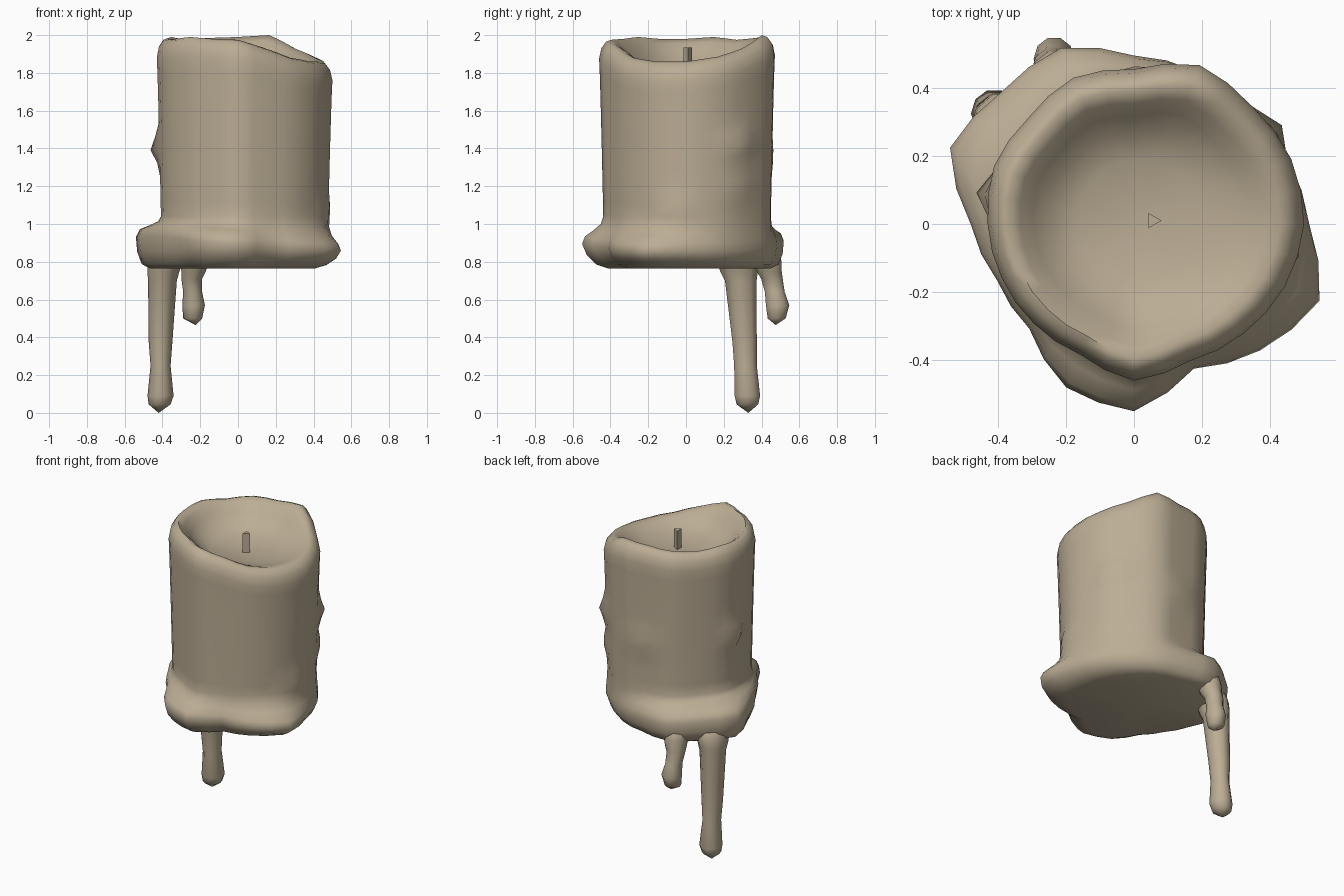
import bpy, bmesh, math

if "Cube" in bpy.data.objects:
    bpy.data.objects.remove(bpy.data.objects["Cube"])

wax = bpy.data.materials.new("tan wax")
wax.diffuse_color = (0.50, 0.42, 0.30, 1)
wax.use_nodes = True
wax.node_tree.nodes["Principled BSDF"].inputs["Base Color"].default_value = wax.diffuse_color

# outlines sampled every 22.5 degrees, counter-clockwise from +x
BODY = [.50, .50, .49, .505, .455, .465, .44, .445, .43, .42, .415, .415, .46, .435, .455, .48]
BASE = [.515, .49, .475, .485, .495, .56, .55, .585, .48, .435, .435, .52, .55, .46, .525, .59]
RIM = [1.86, 1.885, 1.93, 2.0, 1.99, 1.985, 1.975, 1.99, 1.98, 1.98, 1.99, 1.98, 1.975, 1.93, 1.88, 1.86]
# small frozen drops on the wall: angle, height, size
BUMPS = [(168, 1.40, .05), (88, 1.36, .03), (37, 1.42, .05), (37, 1.2, .025), (352, 1.07, .035)]
N = 32


def sample(tab, a):
    t = (a / (2 * math.pi) * 16) % 16
    i = int(t)
    f = t - i
    return tab[i] * (1 - f) + tab[(i + 1) % 16] * f


def loft(name, rings, start, end, angle):
    """Skin closed rings and cap both ends with a fan."""
    bm = bmesh.new()
    vs = [[bm.verts.new(p) for p in r] for r in rings]
    n = len(rings[0])
    for a, b in zip(vs, vs[1:]):
        for i in range(n):
            j = (i + 1) % n
            bm.faces.new((a[i], a[j], b[j], b[i]))
    for ring, tip in ((vs[0], start), (vs[-1], end)):
        c = bm.verts.new(tip)
        for i in range(n):
            bm.faces.new((ring[i], ring[(i + 1) % n], c))
    bmesh.ops.recalc_face_normals(bm, faces=bm.faces)
    me = bpy.data.meshes.new(name)
    bm.to_mesh(me)
    bm.free()
    me.materials.append(wax)
    ob = bpy.data.objects.new(name, me)
    bpy.context.collection.objects.link(ob)
    bpy.ops.object.select_all(action='DESELECT')
    ob.select_set(True)
    bpy.context.view_layer.objects.active = ob
    bpy.ops.object.shade_smooth_by_angle(angle=math.radians(angle))
    return ob


# candle: flared foot, wall, melted rim and bowl in one skin
def candle_ring(fn):
    ring = []
    for k in range(N):
        a = 2 * math.pi * k / N
        r, z = fn(a, sample(BODY, a), sample(BASE, a), sample(RIM, a))
        ring.append((r * math.cos(a), r * math.sin(a), z))
    return ring


def foot(mix, scale, z, tilt, lean=0):
    def fn(a, b, f, t):
        s = scale + lean * math.cos(a - math.radians(130))
        inner = b - .022
        return (inner + (f - inner) * mix) * s, z - tilt * math.cos(a)
    return fn


def wall(f):
    def fn(a, b, base, t):
        z = 1.04 + (t - .10 - 1.04) * f
        r = b - .022 * (1 - f) ** .8
        for deg, h, s in BUMPS:
            d = (a - math.radians(deg) + math.pi) % (2 * math.pi) - math.pi
            r += s * math.exp(-(d / .12) ** 2 - ((z - h) / .07) ** 2)
        return r, z
    return fn


def rim(scale, drop):
    return lambda a, b, f, t: (b * scale, t - drop)


def bowl(r, z, follow):
    return lambda a, b, f, t: (b * r, z + (t - 1.86) * follow)


profile = [foot(1, .80, .764, 0, .07), foot(1, .90, .785, .003, .05), foot(1, .97, .835, .02, .02),
           foot(1, 1, .895, .04), foot(.86, 1, .935, .04), foot(.45, 1, .968, .03),
           foot(.12, 1, 1.0, .015)]
profile += [wall(i / 12) for i in range(13)]
profile += [rim(.975, .045), rim(.92, .01), rim(.86, 0), bowl(.78, 1.852, .85),
            bowl(.69, 1.84, .6), bowl(.58, 1.827, .3), bowl(.4, 1.815, .08)]
loft("candle_body", [candle_ring(f) for f in profile], (0, 0, .768), (.03, 0, 1.81), 60)


# hanging wax drips: sections of x, y, z, half width x, half width y
def drip(name, secs, tip):
    rings = [[(x + rx * math.cos(i * math.pi / 5), y + ry * math.sin(i * math.pi / 5), z)
              for i in range(10)] for x, y, z, rx, ry in secs]
    loft(name, rings, (secs[0][0], secs[0][1], secs[0][2] + .02), tip, 70)


drip("long_drip", [(-.36, .26, .88, .09, .10), (-.385, .275, .80, .092, .112), (-.395, .28, .75, .085, .105),
                   (-.40, .29, .70, .076, .088), (-.41, .31, .38, .063, .068), (-.41, .315, .25, .053, .063),
                   (-.41, .325, .09, .069, .071), (-.415, .325, .045, .058, .06)], (-.42, .33, 0))
drip("short_drip", [(-.22, .40, .89, .08, .08), (-.23, .43, .80, .075, .08), (-.235, .44, .75, .065, .07),
                    (-.245, .455, .71, .055, .06), (-.24, .47, .64, .05, .055),
                    (-.235, .485, .57, .06, .065), (-.24, .48, .50, .05, .05)], (-.225, .475, .465))

# three-sided wick
tri = [(.055 + .026 * math.cos(i * 2 * math.pi / 3), .01 + .026 * math.sin(i * 2 * math.pi / 3)) for i in range(3)]
loft("wick", [[(x, y, z) for x, y in tri] for z in (1.79, 1.935)], (.055, .01, 1.79), (.055, .01, 1.935), 30)
